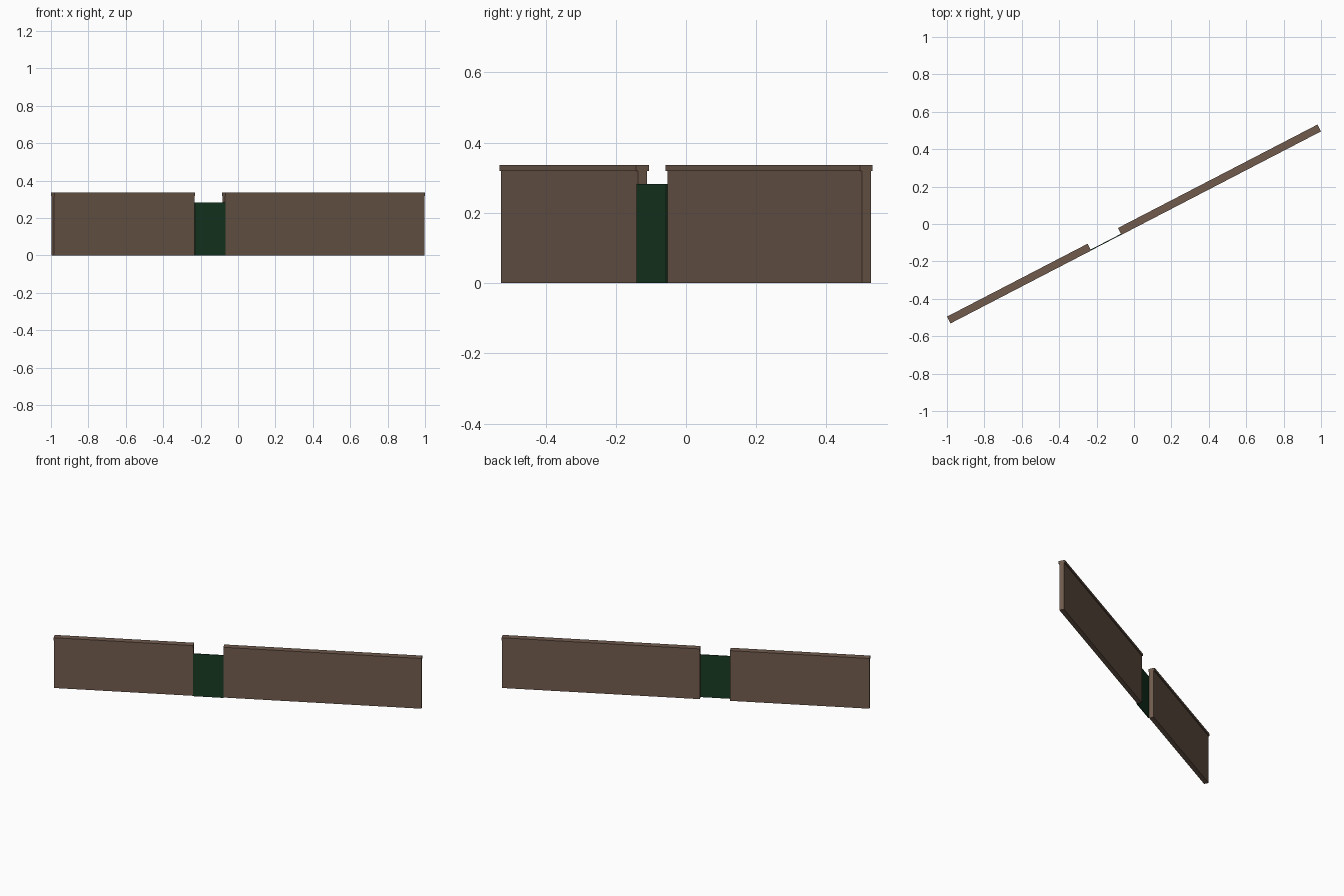
import bpy, bmesh
from mathutils import Matrix
from math import radians

if "Cube" in bpy.data.objects:
    bpy.data.objects.remove(bpy.data.objects["Cube"])

ANGLE = radians(27.4)        # run of the wall in plan
END = 1.1155                 # half length along the run
GAP = (-0.269, -0.086)       # opening along the run
WALL_T, CAP_T = 0.029, 0.041
WALL_H, TOP_H, GATE_H = 0.319, 0.336, 0.282


def material(name, colour):
    m = bpy.data.materials.new(name)
    m.diffuse_color = (*colour, 1)
    m.use_nodes = True
    m.node_tree.nodes["Principled BSDF"].inputs["Base Color"].default_value = m.diffuse_color
    return m


def block(name, s, d, z, mat):
    """Box spanning s along the run, d across it and z in height."""
    bm = bmesh.new()
    bmesh.ops.create_cube(bm, size=1)
    spans = (s, d, z)
    for v in bm.verts:
        v.co = [(a + b) / 2 + c * (b - a) for (a, b), c in zip(spans, v.co)]
    bmesh.ops.transform(bm, matrix=Matrix.Rotation(ANGLE, 4, 'Z'), verts=bm.verts)
    mesh = bpy.data.meshes.new(name)
    bm.to_mesh(mesh)
    bm.free()
    mesh.materials.append(mat)
    ob = bpy.data.objects.new(name, mesh)
    bpy.context.collection.objects.link(ob)
    return ob


brown = material("brown_wall", (0.165, 0.105, 0.075))
green = material("dark_green", (0.009, 0.042, 0.017))

# Two wall sections with overhanging copings
for side, span in (("left", (-END, GAP[0])), ("right", (GAP[1], END))):
    block(side + "_wall", span, (-WALL_T / 2, WALL_T / 2), (0, WALL_H), brown)
    block(side + "_coping", span, (-CAP_T / 2, CAP_T / 2), (WALL_H, TOP_H), brown)

# Thin gate panel just proud of the front wall face
block("gate", GAP, (-0.0198, -WALL_T / 2), (0, GATE_H), green)
